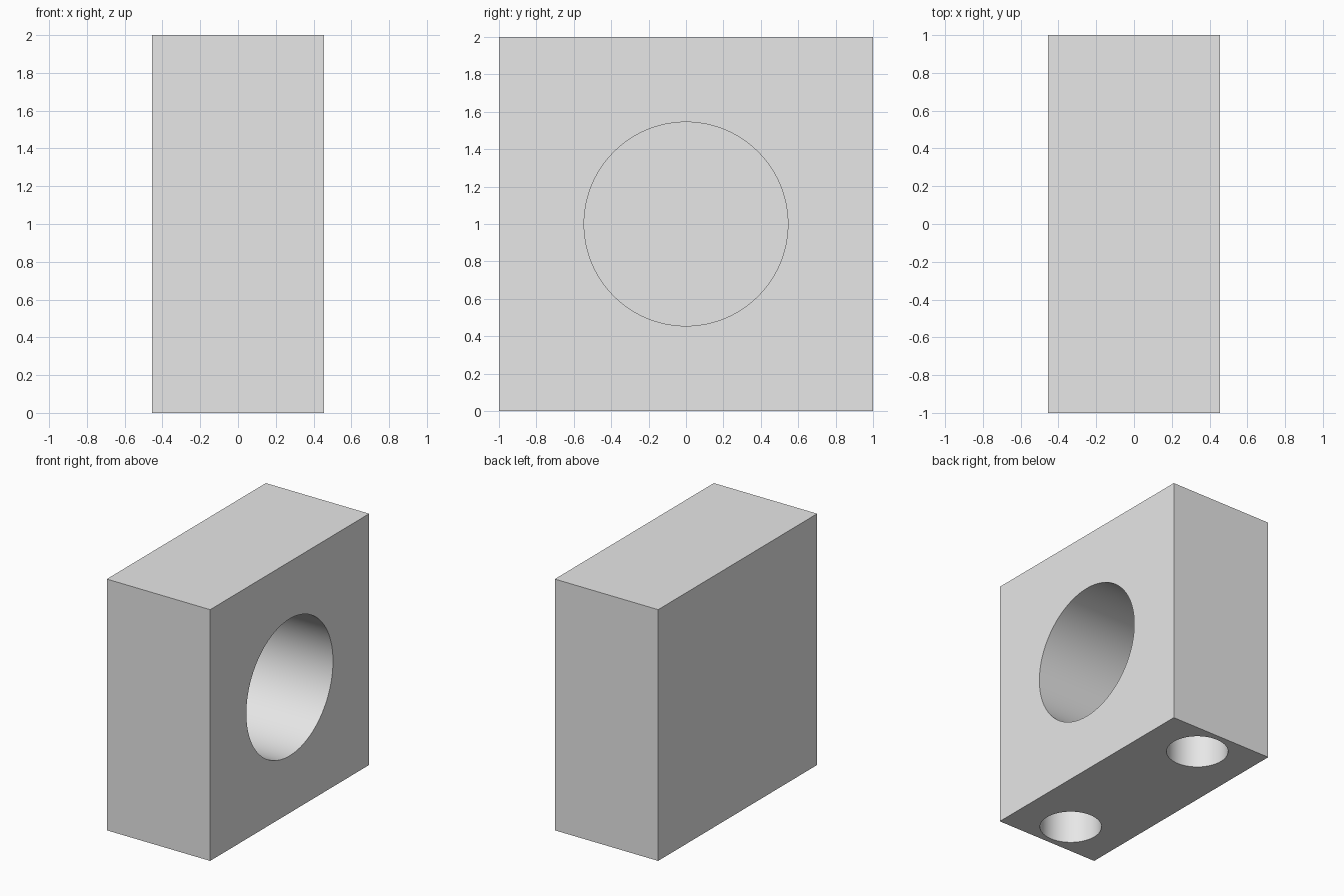
import bpy
import math

if "Cube" in bpy.data.objects:
    bpy.data.objects.remove(bpy.data.objects["Cube"], do_unlink=True)

WIDTH, SIZE = 0.91, 2.0           # block thickness along x, square side
BORE_R, BORE_DEPTH = 0.545, 0.82  # large blind hole in the right side
PIN_R, PIN_DEPTH, PIN_Y = 0.227, 0.5, 0.727  # two blind holes underneath
OVER = 0.1                        # how far cutters stick out of the block

grey = bpy.data.materials.new("light grey")
grey.use_nodes = True
colour = (0.8, 0.8, 0.8, 1.0)
grey.diffuse_color = colour
grey.node_tree.nodes["Principled BSDF"].inputs["Base Color"].default_value = colour


def add_cutter(name, radius, length, location, rotation=(0, 0, 0)):
    bpy.ops.mesh.primitive_cylinder_add(vertices=96, radius=radius, depth=length,
                                        location=location, rotation=rotation)
    cutter = bpy.context.object
    cutter.name = name
    cutter.data.materials.append(grey)
    cutter.hide_render = True
    return cutter


# Solid block
bpy.ops.mesh.primitive_cube_add(size=1, location=(0, 0, SIZE / 2))
block = bpy.context.object
block.name = "block"
block.scale = (WIDTH, SIZE, SIZE)
bpy.ops.object.transform_apply(location=False, rotation=False, scale=True)
block.data.materials.append(grey)

# Cutters for the side bore and the pair of bottom holes
cutters = [add_cutter("bore_cutter", BORE_R, BORE_DEPTH + OVER,
                      (WIDTH / 2 - BORE_DEPTH / 2 + OVER / 2, 0, SIZE / 2),
                      (0, math.pi / 2, 0))]
for label, side in (("front", -1), ("back", 1)):
    cutters.append(add_cutter(label + "_pin_hole_cutter", PIN_R, PIN_DEPTH + OVER,
                              (0, side * PIN_Y, (PIN_DEPTH - OVER) / 2)))

# Cut the holes, then remove the cutters
bpy.ops.object.select_all(action="DESELECT")
block.select_set(True)
bpy.context.view_layer.objects.active = block
for cutter in cutters:
    cut = block.modifiers.new(cutter.name, "BOOLEAN")
    cut.operation = "DIFFERENCE"
    cut.solver = "EXACT"
    cut.object = cutter
    bpy.ops.object.modifier_apply(modifier=cut.name)
for cutter in cutters:
    bpy.data.objects.remove(cutter, do_unlink=True)

# Smooth hole walls with crisp rims
bpy.ops.object.shade_smooth_by_angle(angle=math.radians(30))
